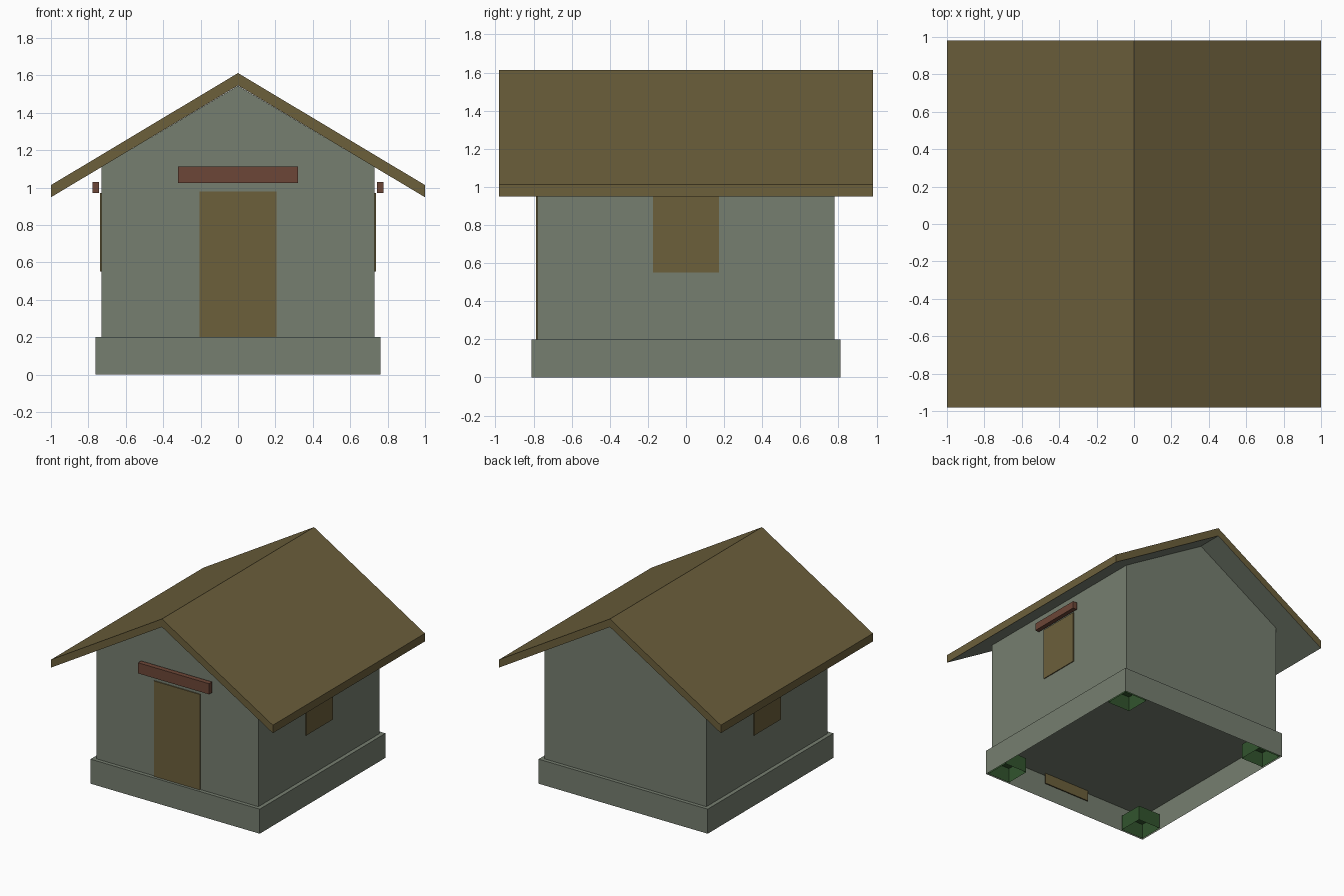
import bpy
import bmesh

cube = bpy.data.objects.get("Cube")
if cube:
    bpy.data.objects.remove(cube, do_unlink=True)


def material(name, colour):
    mat = bpy.data.materials.new(name)
    mat.use_nodes = True
    mat.diffuse_color = (*colour, 1)
    mat.node_tree.nodes["Principled BSDF"].inputs["Base Color"].default_value = (*colour, 1)
    return mat


STONE = material("grey green stone", (0.18, 0.21, 0.16))
WOOD = material("olive brown wood", (0.15, 0.115, 0.044))
BRICK = material("red brown lintel", (0.15, 0.061, 0.038))
GREEN = material("dark green foot", (0.032, 0.089, 0.027))


def finish(name, bm, mats):
    mesh = bpy.data.meshes.new(name)
    bm.to_mesh(mesh)
    bm.free()
    for mat in mats:
        mesh.materials.append(mat)
    obj = bpy.data.objects.new(name, mesh)
    bpy.context.collection.objects.link(obj)
    return obj


def box(name, low, high, mat, open_bottom=False):
    """Axis-aligned box, optionally an open-bottomed shell."""
    bm = bmesh.new()
    bmesh.ops.create_cube(bm, size=1)
    for v in bm.verts:
        v.co = [(a + b) / 2 + c * (b - a) for a, b, c in zip(low, high, v.co)]
    if open_bottom:
        bm.normal_update()
        under = [f for f in bm.faces if f.normal.z < -0.5]
        bmesh.ops.delete(bm, geom=under, context="FACES")
    return finish(name, bm, [mat])


def prism(name, profile, half_depth, mats, rule=None):
    """Extrude an x-z profile along y; rule picks each face's material."""
    bm = bmesh.new()
    face = bm.faces.new([bm.verts.new((x, -half_depth, z)) for x, z in profile])
    ext = bmesh.ops.extrude_face_region(bm, geom=[face])
    moved = [g for g in ext["geom"] if isinstance(g, bmesh.types.BMVert)]
    bmesh.ops.translate(bm, verts=moved, vec=(0, 2 * half_depth, 0))
    bmesh.ops.recalc_face_normals(bm, faces=bm.faces)
    bm.normal_update()
    if rule:
        for f in bm.faces:
            f.material_index = rule(f)
    return finish(name, bm, mats)


# Hollow plinth and gabled walls
box("plinth", (-0.763, -0.81, 0), (0.763, 0.81, 0.2), STONE, open_bottom=True)
prism("walls", [(-0.73, 0.2), (0.73, 0.2), (0.73, 1.11), (0, 1.544), (-0.73, 1.11)],
      0.78, [STONE])

# Roof slab: wood on top and edges, stone colour underneath
prism("roof", [(-1, 0.948), (0, 1.546), (1, 0.948), (1, 1.013), (0, 1.612), (-1, 1.013)],
      0.98, [WOOD, STONE], lambda f: 1 if f.normal.z < -0.2 else 0)

# Door reaches down behind the plinth, with a lintel above
box("door", (-0.207, -0.788, 0.115), (0.207, -0.779, 0.978), WOOD)
box("door_lintel", (-0.32, -0.83, 1.025), (0.32, -0.79, 1.112), BRICK)

# Side windows, their lintels and the hollow corner feet
for side, s in (("left", 1), ("right", -1)):
    def span(a, b):
        return sorted((s * a, s * b))

    x0, x1 = span(0.729, 0.737)
    box(side + "_window", (x0, -0.172, 0.55), (x1, 0.172, 0.97), WOOD)
    x0, x1 = span(0.742, 0.778)
    box(side + "_window_lintel", (x0, -0.22, 0.972), (x1, 0.22, 1.03), BRICK)
    x0, x1 = span(0.55, 0.75)
    for end, y0 in (("front", -0.797), ("back", 0.597)):
        box(f"{end}_{side}_foot", (x0, y0, 0), (x1, y0 + 0.2, 0.12), GREEN, open_bottom=True)
